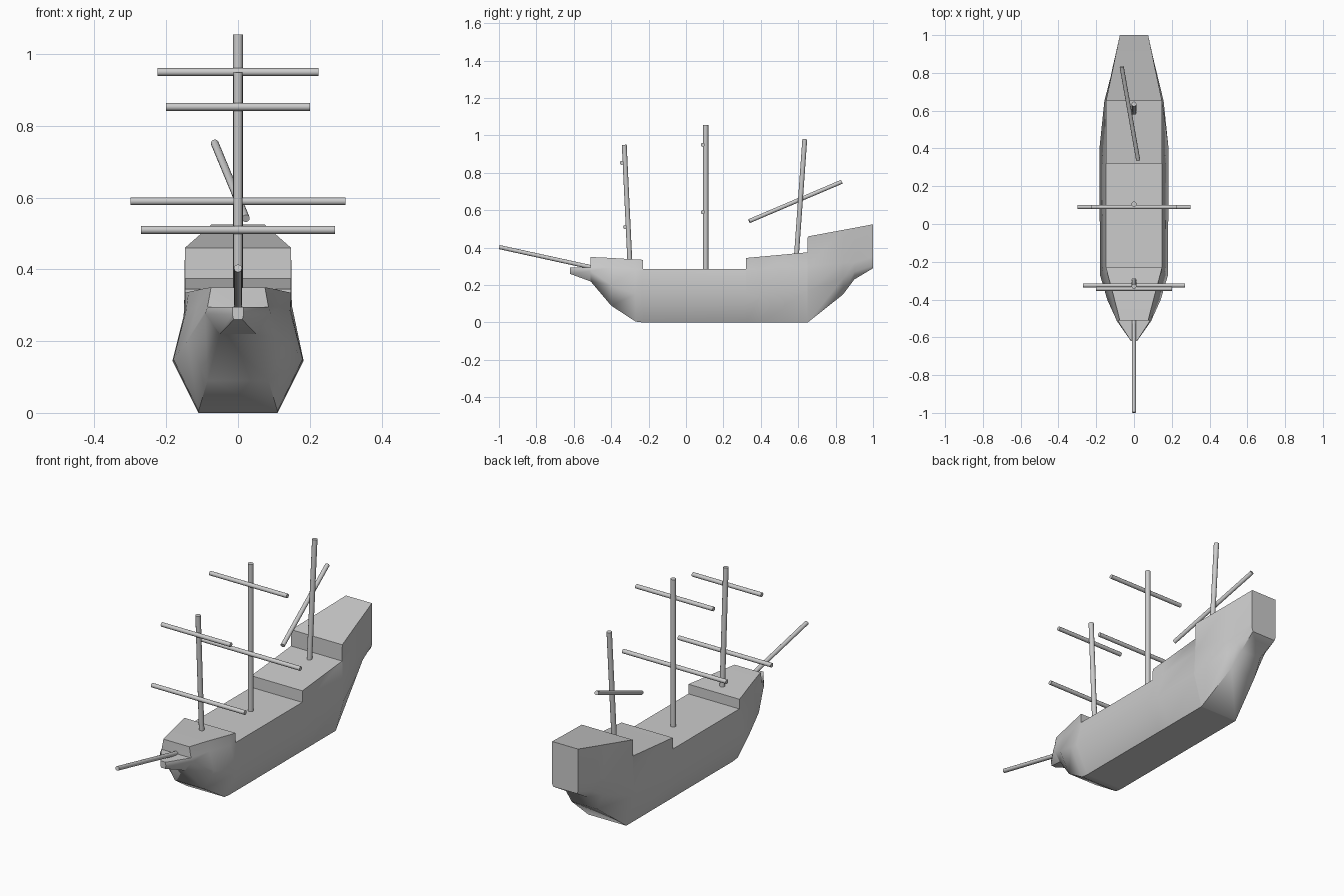
import bpy, bmesh, math
from mathutils import Vector

cube = bpy.data.objects.get("Cube")
if cube:
    bpy.data.objects.remove(cube)

grey = bpy.data.materials.new("light grey")
grey.use_nodes = True
colour = (0.6, 0.6, 0.6, 1)
grey.diffuse_color = colour
grey.node_tree.nodes["Principled BSDF"].inputs["Base Color"].default_value = colour


def add_object(name, bm, angle):
    mesh = bpy.data.meshes.new(name)
    bm.to_mesh(mesh)
    bm.free()
    mesh.materials.append(grey)
    ob = bpy.data.objects.new(name, mesh)
    bpy.context.collection.objects.link(ob)
    bpy.ops.object.select_all(action='DESELECT')
    ob.select_set(True)
    bpy.context.view_layer.objects.active = ob
    bpy.ops.object.shade_smooth_by_angle(angle=math.radians(angle))


def spar(name, start, end, radius):
    a, b = Vector(start), Vector(end)
    bm = bmesh.new()
    bmesh.ops.create_cone(bm, cap_ends=True, segments=12, radius1=radius,
                          radius2=radius, depth=(b - a).length)
    turn = (b - a).to_track_quat('Z', 'Y').to_matrix()
    bmesh.ops.rotate(bm, verts=bm.verts, matrix=turn)
    bmesh.ops.translate(bm, verts=bm.verts, vec=(a + b) / 2)
    add_object(name, bm, 40)


def section(y, keel, bilge, rail, deck):
    """Closed cross-section from (half width, height) pairs."""
    half = [keel, bilge, rail, deck]
    return [(x, y, z) for x, z in half] + [(-x, y, z) for x, z in reversed(half)]


# Hull sections from bow to stern; paired sections make the deck steps
keel, bilge, rail = (.11, 0), (.183, .145), (.148, .285)
bow = ((.05, .22), (.092, .275), (.085, .295))
waist_fore = (keel, (.18, .145), rail)
stern = (keel, (.157, .17), (.15, .3))
sections = [
    section(-.62, (.012, .26), (.016, .275), (.015, .295), (.015, .295)),
    section(-.512, *bow, (.075, .295)),
    section(-.51, *bow, (.075, .35)),
    section(-.40, (.085, .09), (.142, .2), (.115, .295), (.103, .345)),
    section(-.27, (.11, .005), (.18, .15), (.145, .285), (.138, .337)),
    section(-.231, *waist_fore, (.148, .335)),
    section(-.23, *waist_fore, rail),
    section(.32, keel, bilge, rail, rail),
    section(.321, keel, bilge, rail, (.148, .345)),
    section(.40, keel, bilge, rail, (.148, .352)),
    section(.65, *stern, (.148, .375)),
    section(.651, *stern, (.148, .46)),
    section(.84, (.075, .15), (.108, .235), (.111, .32), (.108, .495)),
    section(.90, (.06, .23), (.092, .27), (.097, .32), (.096, .506)),
    section(1.0, (.07, .29), (.075, .305), (.075, .35), (.075, .525)),
]
bm = bmesh.new()
rings = [[bm.verts.new(p) for p in s] for s in sections]
for r, s in zip(rings, rings[1:]):
    for i in range(8):
        j = (i + 1) % 8
        bm.faces.new((r[i], r[j], s[j], s[i]))
bm.faces.new(rings[0])
bm.faces.new(rings[-1])
bmesh.ops.remove_doubles(bm, verts=bm.verts, dist=.0001)
bmesh.ops.recalc_face_normals(bm, faces=bm.faces)
add_object("hull", bm, 50)

# Masts and bowsprit
spar("fore_mast", (0, -.30, .32), (0, -.33, .95), .013)
spar("main_mast", (0, .105, .27), (0, .105, 1.055), .014)
spar("mizzen_mast", (0, .59, .35), (0, .635, .98), .013)
spar("bowsprit", (0, -.50, .294), (0, -.998, .403), .011)

# Crossing yards and the slanted mizzen yard
for name, half, y, z in (("fore_lower_yard", .27, -.325, .51),
                         ("fore_upper_yard", .2, -.343, .853),
                         ("main_lower_yard", .3, .09, .59),
                         ("main_upper_yard", .224, .09, .95)):
    spar(name, (-half, y, z), (half, y, z), .011)
spar("mizzen_slanted_yard", (.022, .338, .542), (-.065, .832, .752), .011)
